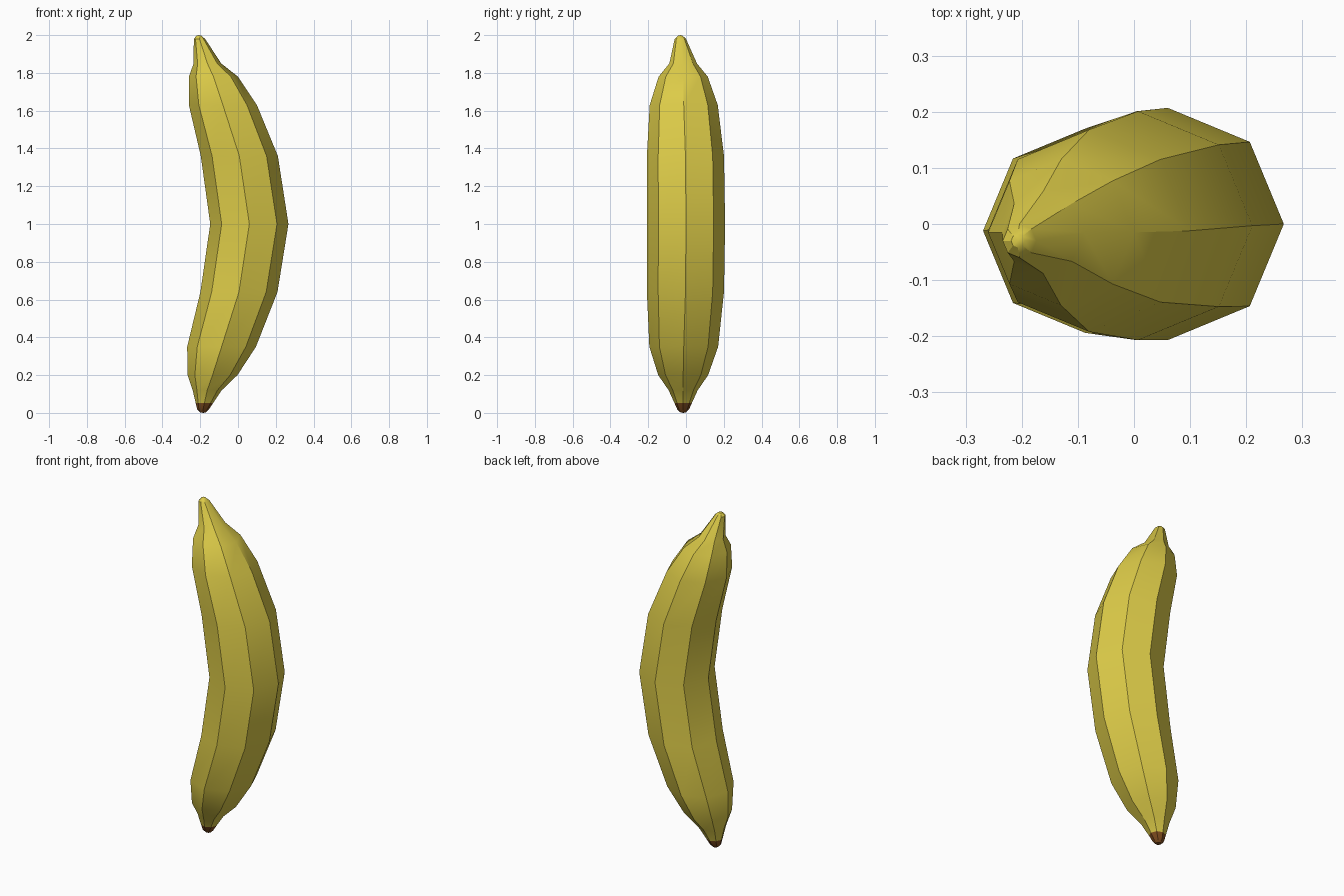
import bpy, bmesh, math

if "Cube" in bpy.data.objects:
    bpy.data.objects.remove(bpy.data.objects["Cube"])

SIDES = 8

# Cross-sections from bottom to top: z, centre x, centre y, radius
SECTIONS = [
    (0.003, -0.185, -0.015, 0.015),
    (0.018, -0.185, -0.015, 0.031),
    (0.052, -0.178, -0.015, 0.046),
    (0.12, -0.163, -0.015, 0.077),
    (0.20, -0.135, -0.015, 0.132),
    (0.35, -0.087, -0.012, 0.182),
    (0.64, 0.005, -0.003, 0.204),
    (1.00, 0.060, 0.000, 0.207),
    (1.36, 0.007, -0.003, 0.204),
    (1.63, -0.080, -0.012, 0.180),
    (1.78, -0.130, -0.015, 0.130),
    (1.85, -0.162, -0.015, 0.073),
    (1.98, -0.204, -0.030, 0.030),
    (1.997, -0.207, -0.030, 0.012),
]


def material(name, rgb):
    m = bpy.data.materials.new(name)
    m.diffuse_color = (*rgb, 1)
    m.use_nodes = True
    m.node_tree.nodes["Principled BSDF"].inputs["Base Color"].default_value = m.diffuse_color
    return m


bm = bmesh.new()
# Eight-sided rings along the bent spine
rings = []
for z, cx, cy, r in SECTIONS:
    ring = []
    for i in range(SIDES):
        a = 2 * math.pi * i / SIDES
        ring.append(bm.verts.new((cx + r * math.cos(a), cy + r * math.sin(a), z)))
    rings.append(ring)

# Peel between rings; the lowest bands are the brown tip
for k in range(len(rings) - 1):
    lo, hi = rings[k], rings[k + 1]
    for i in range(SIDES):
        j = (i + 1) % SIDES
        f = bm.faces.new((lo[i], lo[j], hi[j], hi[i]))
        f.material_index = 1 if k < 2 else 0

# Pointed ends
low = bm.verts.new((-0.185, -0.015, 0))
top = bm.verts.new((-0.207, -0.030, 2))
for i in range(SIDES):
    j = (i + 1) % SIDES
    bm.faces.new((low, rings[0][j], rings[0][i])).material_index = 1
    bm.faces.new((top, rings[-1][i], rings[-1][j]))
bmesh.ops.recalc_face_normals(bm, faces=bm.faces)

mesh = bpy.data.meshes.new("banana")
bm.to_mesh(mesh)
bm.free()
mesh.materials.append(material("yellow peel", (0.72, 0.60, 0.065)))
mesh.materials.append(material("brown tip", (0.23, 0.08, 0.015)))
banana = bpy.data.objects.new("banana", mesh)
bpy.context.collection.objects.link(banana)

# Smooth along the length, crisp ridges between the sides
bpy.context.view_layer.objects.active = banana
banana.select_set(True)
bpy.ops.object.shade_smooth_by_angle(angle=math.radians(30))
